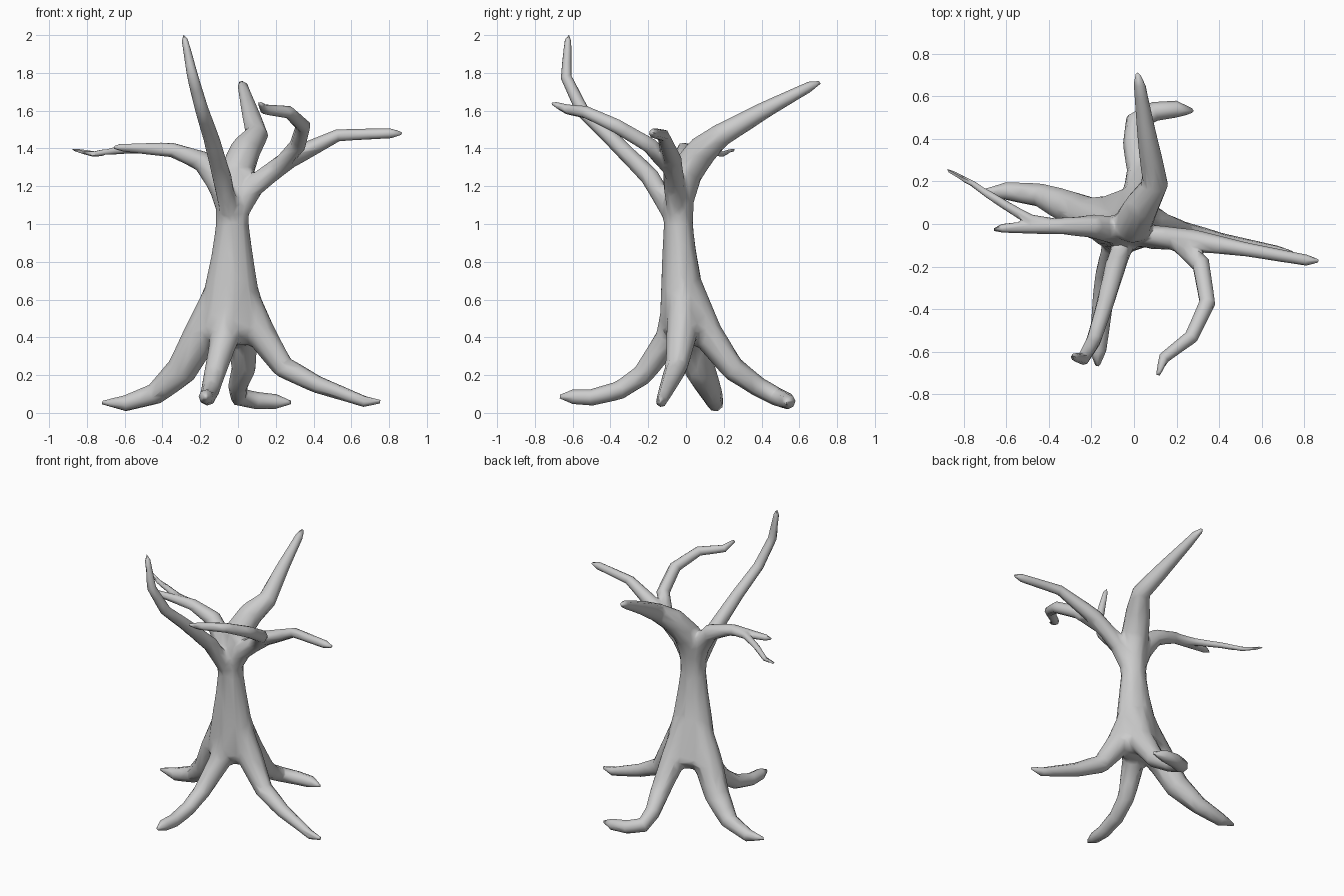
import bpy, bmesh, math
from mathutils import Vector

SIDES = 8
parts = []


def loft(name, rings):
    """Skin a list of vertex rings into a closed object."""
    bm = bmesh.new()
    loops = [[bm.verts.new(p) for p in ring] for ring in rings]
    for a, b in zip(loops, loops[1:]):
        for i in range(SIDES):
            j = (i + 1) % SIDES
            bm.faces.new((a[i], a[j], b[j], b[i]))
    bm.faces.new(list(reversed(loops[0])))
    bm.faces.new(loops[-1])
    bmesh.ops.recalc_face_normals(bm, faces=bm.faces)
    mesh = bpy.data.meshes.new(name)
    bm.to_mesh(mesh)
    bm.free()
    obj = bpy.data.objects.new(name, mesh)
    bpy.context.collection.objects.link(obj)
    parts.append(obj)
    return obj


def limb(name, path):
    """Tapered tube along points given as (x, y, z, radius)."""
    pts = [Vector(p[:3]) for p in path]
    rings, u = [], None
    for i, p in enumerate(pts):
        before = (p - pts[i - 1]).normalized() if i else Vector()
        after = (pts[i + 1] - p).normalized() if i < len(pts) - 1 else Vector()
        t = (before + after).normalized()
        if u is None:
            u = t.orthogonal()
        u = (u - t * u.dot(t)).normalized()
        v = t.cross(u)
        r = path[i][3]
        rings.append([p + r * (math.cos(a) * u + math.sin(a) * v)
                      for a in (math.tau * k / SIDES for k in range(SIDES))])
    return loft(name, rings)


# trunk: rings of (z, centre x, centre y, half width x, half width y)
trunk = [(0.36, -0.04, 0.015, 0.11, 0.09), (0.43, -0.04, 0.015, 0.195, 0.155),
         (0.70, -0.035, -0.025, 0.14, 0.11), (0.86, -0.03, -0.035, 0.11, 0.092),
         (1.00, -0.03, -0.04, 0.09, 0.08), (1.12, -0.03, -0.04, 0.093, 0.085),
         (1.24, -0.03, -0.02, 0.075, 0.065)]
rings = []
for z, cx, cy, rx, ry in trunk:
    angles = [math.tau * k / SIDES for k in range(SIDES)]
    rings.append([Vector((cx + rx * math.cos(a), cy + ry * math.sin(a), z))
                  for a in angles])
tree = loft("tree_trunk_roots_and_branches", rings)

# roots
limb("left_root", [(-0.07, -0.02, 0.75, 0.06), (-0.19, 0.025, 0.42, 0.10),
                   (-0.30, 0.075, 0.22, 0.084), (-0.44, 0.135, 0.10, 0.058),
                   (-0.60, 0.155, 0.05, 0.044), (-0.72, 0.15, 0.055, 0.01)])
limb("right_root", [(0.01, -0.03, 0.75, 0.05), (0.11, -0.02, 0.43, 0.088),
                    (0.24, -0.05, 0.24, 0.062), (0.42, -0.09, 0.15, 0.046),
                    (0.67, -0.13, 0.06, 0.030), (0.755, -0.14, 0.06, 0.01)])
limb("front_root", [(-0.04, -0.05, 0.75, 0.045), (-0.07, -0.085, 0.40, 0.08),
                    (-0.125, -0.23, 0.20, 0.06), (-0.145, -0.35, 0.12, 0.05),
                    (-0.16, -0.50, 0.082, 0.044), (-0.17, -0.60, 0.085, 0.039),
                    (-0.17, -0.67, 0.085, 0.01)])
limb("back_root", [(-0.02, 0.0, 0.75, 0.06), (0.02, 0.11, 0.42, 0.088),
                   (0.03, 0.25, 0.23, 0.067), (0.0, 0.38, 0.14, 0.052),
                   (0.005, 0.48, 0.085, 0.049), (0.10, 0.53, 0.065, 0.046),
                   (0.20, 0.54, 0.06, 0.040), (0.28, 0.53, 0.055, 0.01)])

# branches
limb("tall_front_branch", [(-0.035, -0.05, 1.00, 0.05), (-0.085, -0.19, 1.25, 0.055),
                           (-0.14, -0.39, 1.45, 0.042), (-0.19, -0.55, 1.60, 0.036),
                           (-0.24, -0.635, 1.78, 0.030), (-0.28, -0.625, 1.97, 0.018),
                           (-0.29, -0.62, 2.0, 0.006)])
limb("back_branch", [(-0.03, -0.04, 1.05, 0.06), (-0.01, -0.005, 1.27, 0.095),
                     (0.04, 0.09, 1.395, 0.085),
                     (0.10, 0.19, 1.475, 0.065), (0.06, 0.42, 1.605, 0.045),
                     (0.025, 0.66, 1.73, 0.027), (0.015, 0.71, 1.75, 0.01)])
limb("right_branch", [(-0.02, -0.05, 1.00, 0.045), (0.08, -0.06, 1.20, 0.062),
                      (0.27, -0.075, 1.345, 0.053), (0.53, -0.12, 1.47, 0.033),
                      (0.81, -0.17, 1.48, 0.027), (0.87, -0.175, 1.48, 0.008)])
limb("right_curled_twig", [(0.18, -0.065, 1.27, 0.045), (0.315, -0.19, 1.415, 0.044),
                           (0.345, -0.37, 1.52, 0.040), (0.27, -0.53, 1.592, 0.034),
                           (0.14, -0.63, 1.607, 0.027), (0.112, -0.71, 1.64, 0.01)])
limb("left_branch", [(-0.04, -0.04, 1.00, 0.05), (-0.09, -0.03, 1.20, 0.07),
                     (-0.19, -0.01, 1.335, 0.060), (-0.35, -0.01, 1.393, 0.041),
                     (-0.62, -0.02, 1.405, 0.021), (-0.66, -0.025, 1.405, 0.008)])
limb("left_twig", [(-0.33, -0.01, 1.39, 0.03), (-0.49, 0.02, 1.40, 0.026),
                   (-0.64, 0.11, 1.39, 0.020), (-0.76, 0.19, 1.37, 0.016),
                   (-0.88, 0.257, 1.395, 0.008)])

# fuse all parts into one skin
for p in parts:
    p.select_set(True)
bpy.context.view_layer.objects.active = tree
bpy.ops.object.join()
fuse = tree.modifiers.new("fuse", 'REMESH')
fuse.mode = 'VOXEL'
fuse.voxel_size = 0.008
bpy.ops.object.modifier_apply(modifier="fuse")

# soften the joints near the trunk only, then reduce to large facets
group = tree.vertex_groups.new(name="joints")
for v in tree.data.vertices:
    d = math.hypot(v.co.x + 0.03, v.co.y + 0.02)
    w = min(1.0, max(0.0, (0.36 - d) / 0.14))
    if w > 0:
        group.add([v.index], w, 'REPLACE')
soften = tree.modifiers.new("soften", 'SMOOTH')
soften.factor = 0.5
soften.iterations = 60
soften.vertex_group = "joints"
bpy.ops.object.modifier_apply(modifier="soften")
reduce = tree.modifiers.new("reduce", 'DECIMATE')
reduce.ratio = min(1.0, 2400 / (2 * len(tree.data.polygons)))
bpy.ops.object.modifier_apply(modifier="reduce")
bpy.ops.object.shade_smooth_by_angle(angle=math.radians(60))
